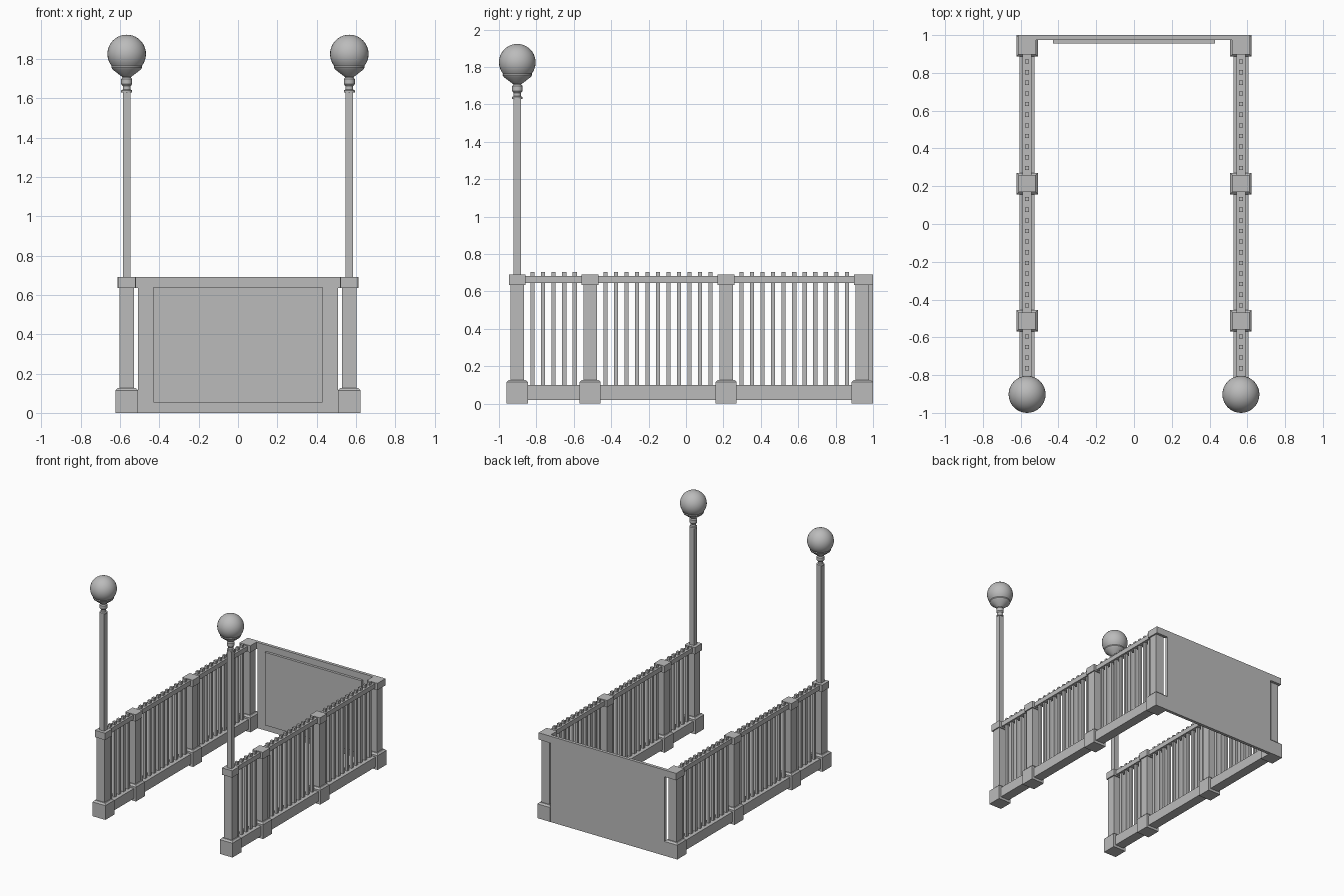
import bpy, bmesh, math
from mathutils import Matrix, Vector

if "Cube" in bpy.data.objects:
    bpy.data.objects.remove(bpy.data.objects["Cube"])

stone = bpy.data.materials.new("grey_metal")
stone.diffuse_color = (0.5, 0.5, 0.5, 1)
stone.use_nodes = True
stone.node_tree.nodes["Principled BSDF"].inputs["Base Color"].default_value = stone.diffuse_color

PX = 0.566                              # post centre line
POSTS = [-0.902, -0.513, 0.214, 0.943]  # post positions in y


def finish(name, bm):
    bmesh.ops.recalc_face_normals(bm, faces=bm.faces)
    me = bpy.data.meshes.new(name)
    bm.to_mesh(me)
    bm.free()
    me.materials.append(stone)
    ob = bpy.data.objects.new(name, me)
    bpy.context.collection.objects.link(ob)
    return ob


def box(bm, x0, x1, y0, y1, z0, z1):
    m = Matrix.Translation(((x0 + x1) / 2, (y0 + y1) / 2, (z0 + z1) / 2))
    m = m @ Matrix.Diagonal((x1 - x0, y1 - y0, z1 - z0, 1))
    bmesh.ops.create_cube(bm, size=1, matrix=m)


def column(bm, x, y, profile):
    """Square column through (half width, z) levels."""
    rings = [[bm.verts.new((x + sx * h, y + sy * h, z))
              for sx, sy in ((-1, -1), (1, -1), (1, 1), (-1, 1))] for h, z in profile]
    for a, b in zip(rings, rings[1:]):
        for i in range(4):
            j = (i + 1) % 4
            bm.faces.new((a[i], a[j], b[j], b[i]))
    bm.faces.new(rings[0])
    bm.faces.new(rings[-1])


def lathe(name, x, y, profile, seg=32):
    bm = bmesh.new()
    vs = [bm.verts.new((x + r, y, z)) for r, z in profile]
    es = [bm.edges.new(p) for p in zip(vs, vs[1:])]
    bmesh.ops.spin(bm, geom=vs + es, cent=(x, y, 0), axis=(0, 0, 1),
                   angle=2 * math.pi, steps=seg)
    bmesh.ops.remove_doubles(bm, verts=bm.verts, dist=1e-5)
    ob = finish(name, bm)
    bpy.context.view_layer.objects.active = ob
    ob.select_set(True)
    bpy.ops.object.shade_smooth_by_angle(angle=math.radians(35))
    ob.select_set(False)


for side, s in (("left", -1), ("right", 1)):
    x = s * PX
    # posts: chamfered base, shaft, cap
    bases, shafts, caps = bmesh.new(), bmesh.new(), bmesh.new()
    for y in POSTS:
        column(bases, x, y, [(0.057, 0), (0.057, 0.115), (0.045, 0.127)])
        column(shafts, x, y, [(0.036, 0.12), (0.036, 0.64)])
        if y < 0.9:
            column(caps, x, y, [(0.045, 0.635), (0.045, 0.69)])
    box(caps, x - 0.047, x + 0.047, 0.897, 1.0, 0.635, 0.69)
    finish(side + "_post_bases", bases)
    finish(side + "_post_shafts", shafts)
    finish(side + "_post_caps", caps)

    # rails between the posts and evenly spaced balusters
    rails, bars = bmesh.new(), bmesh.new()
    for (a, b), n in zip(zip(POSTS, POSTS[1:]), (5, 11, 11)):
        box(rails, x - 0.039, x + 0.039, a + 0.03, b - 0.03, 0.02, 0.1)
        box(rails, x - 0.024, x + 0.024, a + 0.03, b - 0.03, 0.645, 0.682)
        for i in range(n):
            y = (a + b) / 2 + (i - (n - 1) / 2) * 0.0563
            box(bars, x - 0.011, x + 0.011, y - 0.011, y + 0.011, 0.09, 0.705)
    finish(side + "_rails", rails)
    finish(side + "_balusters", bars)

    # lamp: square pole, turned collar, globe with tapered holder
    y = POSTS[0]
    pole = bmesh.new()
    column(pole, x, y, [(0.02, 0.68), (0.02, 1.64)])
    finish(side + "_lamp_pole", pole)
    lathe(side + "_lamp_collar", x, y,
          [(0, 1.63), (0.028, 1.63), (0.028, 1.64), (0.02, 1.644), (0.02, 1.662),
           (0.028, 1.672), (0.028, 1.698), (0.021, 1.706), (0.021, 1.72), (0, 1.72)])
    globe = [(0, 1.708), (0.022, 1.708), (0.072, 1.746), (0.078, 1.756)]
    for i in range(15):
        t = math.radians(-38 + 128 * i / 14)
        globe.append((0.098 * math.cos(t) if i < 14 else 0, 1.825 + 0.098 * math.sin(t)))
    lathe(side + "_lamp_globe", x, y, globe)

# back wall, flush with the rear posts, joined to them at the top corners
wall = bmesh.new()
box(wall, -0.508, 0.508, 0.975, 1.0, 0, 0.69)
for s in (-1, 1):
    xs = sorted((s * 0.507, s * 0.53))
    box(wall, xs[0], xs[1], 0.975, 1.0, 0.635, 0.69)
finish("back_wall", wall)

# raised panel on the inside of the wall
panel = bmesh.new()
box(panel, -0.43, 0.43, 0.955, 0.977, 0.053, 0.64)
finish("wall_panel", panel)
